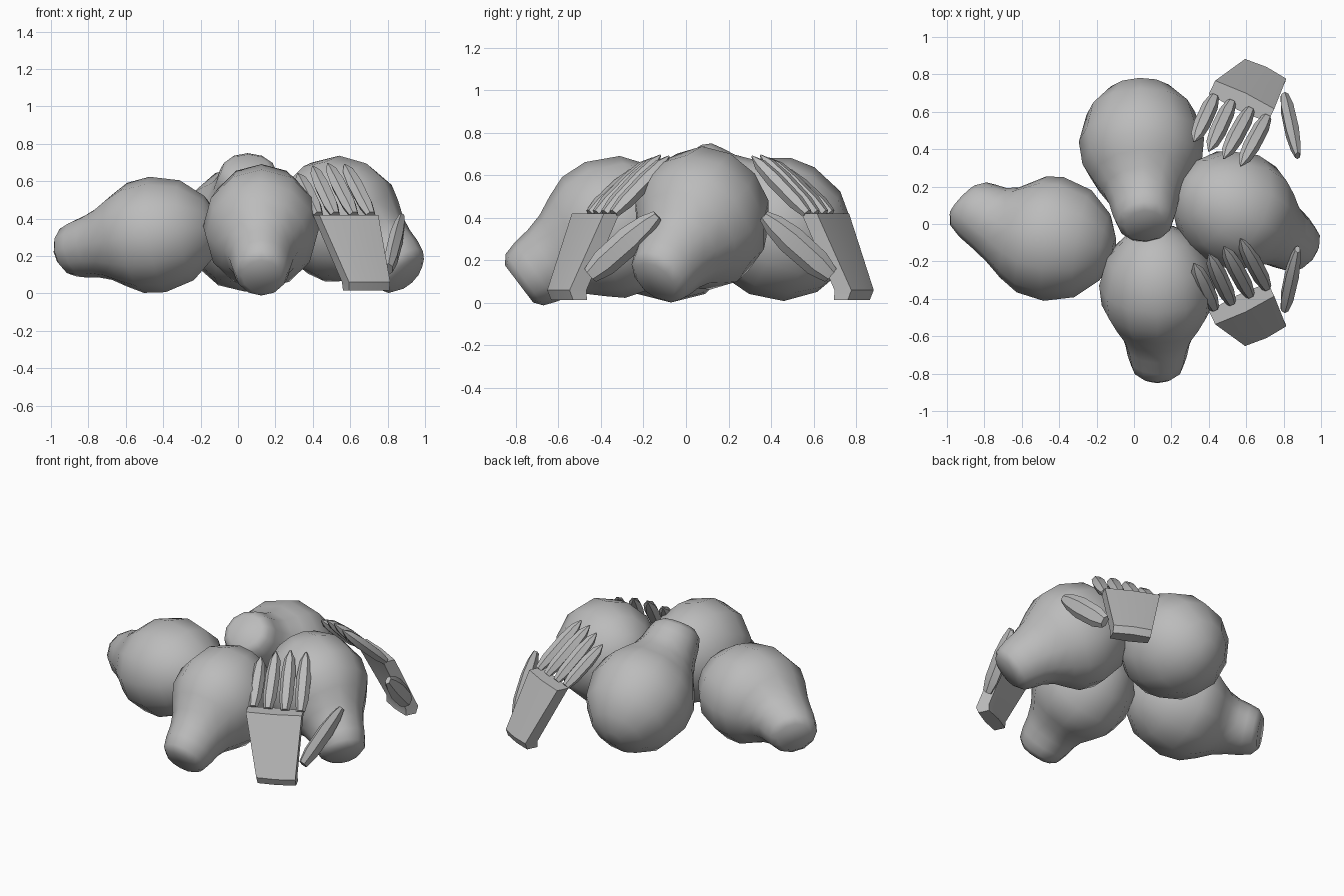
import bpy, bmesh, math
from mathutils import Vector, Matrix

if "Cube" in bpy.data.objects:
    bpy.data.objects.remove(bpy.data.objects["Cube"])

grey = bpy.data.materials.new("plain_grey")
grey.use_nodes = True
grey.diffuse_color = (0.5, 0.5, 0.5, 1)
grey.node_tree.nodes["Principled BSDF"].inputs["Base Color"].default_value = (0.5, 0.5, 0.5, 1)


def finish(name, bm, angle):
    bmesh.ops.recalc_face_normals(bm, faces=bm.faces)
    mesh = bpy.data.meshes.new(name)
    bm.to_mesh(mesh)
    bm.free()
    mesh.materials.append(grey)
    obj = bpy.data.objects.new(name, mesh)
    bpy.context.collection.objects.link(obj)
    bpy.ops.object.select_all(action="DESELECT")
    obj.select_set(True)
    bpy.context.view_layer.objects.active = obj
    bpy.ops.object.shade_smooth_by_angle(angle=math.radians(angle))


def loft(bm, rings):
    """Skin a list of equal point rings and cap both ends."""
    rows = [[bm.verts.new(p) for p in ring] for ring in rings]
    n = len(rows[0])
    for a, b in zip(rows, rows[1:]):
        for i in range(n):
            j = (i + 1) % n
            bm.faces.new((a[i], a[j], b[j], b[i]))
    bm.faces.new(rows[0])
    bm.faces.new(rows[-1])


def frame(axis, side):
    """Unit vectors: along, across and out."""
    along = axis.normalized()
    out = side.cross(along).normalized()
    return along, along.cross(out), out


# Pear-shaped bodies: a round bulb, then a neck that bends to a blunt end
BULB = [(-.33, .06), (-.28, .18), (-.16, .29), (0, .335)]
NECK = [(.2, .32), (.35, .27), (.5, .215), (.65, .185), (.8, .17), (.93, .15), (1, .11)]


def pear(name, centre, bend, tip, width=1.0, height=1.0):
    centre, bend, tip = Vector(centre), Vector(bend), Vector(tip)
    start = (bend - centre).normalized()
    path = [(centre + start * t, start, r) for t, r in BULB]
    for u, r in NECK:
        a, b = centre.lerp(bend, u), bend.lerp(tip, u)
        path.append((a.lerp(b, u), b - a, r))
    rings = []
    for point, tangent, r in path:
        _, up, sideways = frame(tangent, Vector((0, 0, 1)))
        rings.append([point + r * (up * height * math.cos(a) + sideways * width * math.sin(a))
                      for a in (math.tau * i / 12 for i in range(12))])
    bm = bmesh.new()
    loft(bm, rings)
    finish(name, bm, 60)


pear("front_pear", (.125, -.33, .36), (.125, -.6, .23), (.125, -.785, .09), width=.93)
pear("right_pear", (-.43, -.08, .315), (-.74, -.03, .27), (-.91, .13, .22), height=.93)
pear("back_pear", (.04, .45, .34), (.05, .14, .5), (.06, -.01, .67))
pear("left_pear", (.53, .08, .4), (.76, -.03, .25), (.9, -.145, .1), width=.95, height=1.02)

# Hands: tapered palm, four spindle fingers and a thumb, mirrored to the back
MIRROR_Y = .115
WIDTH = Vector((.9, .43, 0)).normalized()
HEXAGON = [(math.cos(a), math.sin(a)) for a in (math.tau * i / 6 for i in range(6))]
BLOCK = [(-1, -.8), (0, -1), (1, -.8), (1, .8), (0, 1), (-1, .8)]


def slab(bm, stations, axis, side, section):
    """Loft a section, scaled by (half width, half depth), through points."""
    _, across, out = frame(axis, side)
    loft(bm, [[Vector(p) + across * u * w + out * v * d for u, v in section]
              for p, w, d in stations])


def spindle(bm, base, tip, w, d, side, end):
    base, tip = Vector(base), Vector(tip)
    slab(bm, [(base.lerp(tip, t), w * k, d * k)
              for t, k in ((0, .6), (.2, .95), (.6, 1), (.85, .75), (1, end))],
         tip - base, side, HEXAGON)


def both(name, build):
    for prefix in ("front", "back"):
        bm = bmesh.new()
        build(bm)
        if prefix == "back":
            flip = Matrix.Translation((0, 2 * MIRROR_Y, 0)) @ Matrix.Scale(-1, 4, (0, 1, 0))
            bm.transform(flip)
        finish(prefix + "_" + name, bm, 35)


PALM = [((.575, -.425, .42), .175, .05), ((.685, -.56, .06), .122, .055),
        ((.685, -.55, .015), .12, .045)]
both("palm", lambda bm: slab(bm, PALM, Vector((0, 0, -1)), WIDTH, BLOCK))

FINGERS = [((.43, -.45, .42), (.32, -.21, .64)), ((.52, -.42, .42), (.40, -.16, .68)),
           ((.62, -.38, .42), (.48, -.12, .695)), ((.71, -.34, .42), (.57, -.08, .69))]
for n, (base, tip) in enumerate(FINGERS, 1):
    both(f"finger_{n}", lambda bm: spindle(bm, base, tip, .045, .04, WIDTH, .1))

both("thumb", lambda bm: spindle(bm, (.805, -.45, .13), (.875, -.135, .41), .068, .04,
                                 Vector((0, -.7, .7)), .4))
